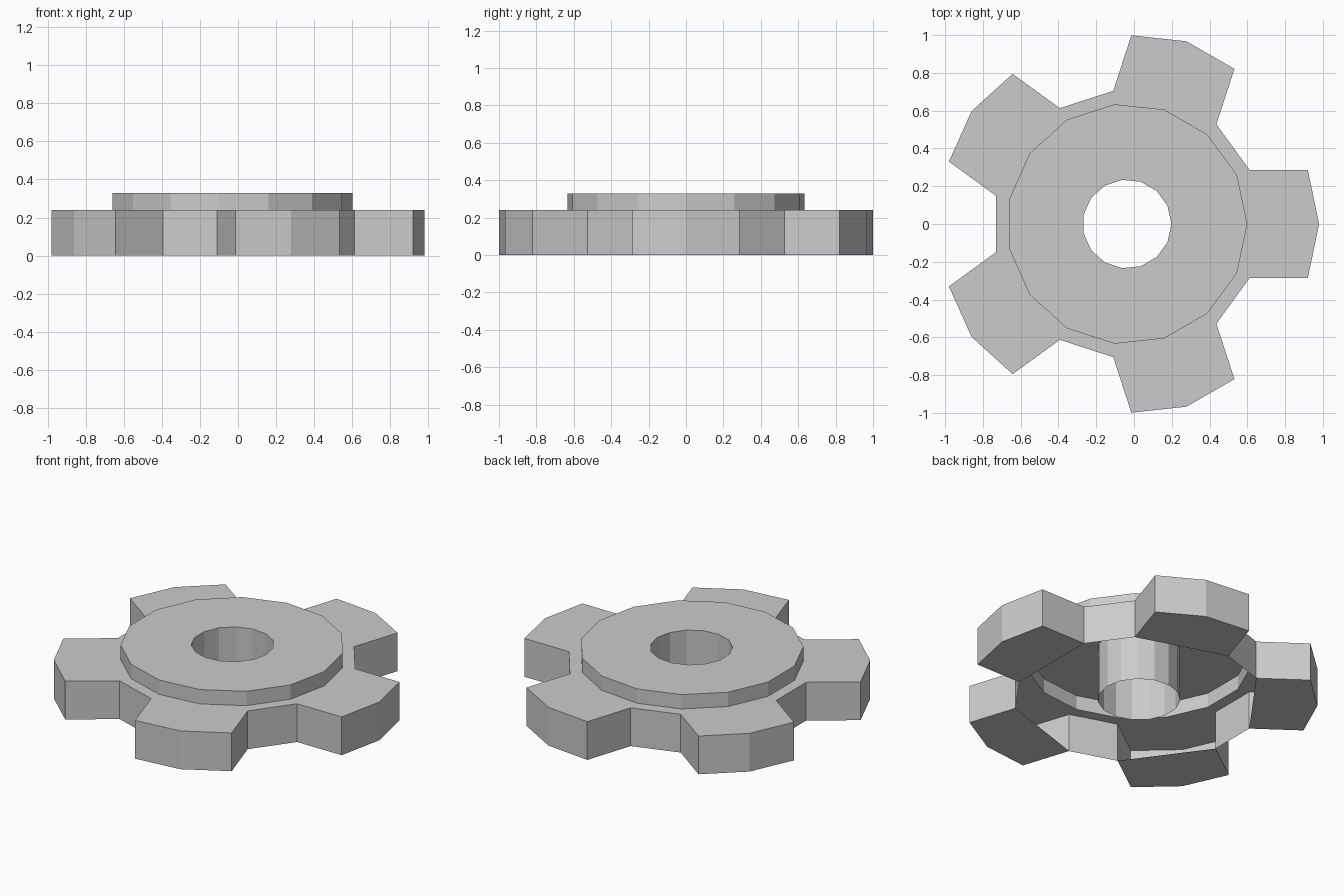
import bpy, bmesh
from math import cos, sin, pi
from mathutils import Matrix, Vector

if "Cube" in bpy.data.objects:
    bpy.data.objects.remove(bpy.data.objects["Cube"])

CX = -0.037            # wheel axis
Z_RIM, Z_TOP = 0.24, 0.33
TEETH, SIDES = 5, 15
R_DISC, R_BORE = 0.637, 0.235


def circle(r):
    return [(CX + r * cos(2 * pi * i / SIDES), r * sin(2 * pi * i / SIDES)) for i in range(SIDES)]


def ring(bm, pts, z):
    return [bm.verts.new((x, y, z)) for x, y in pts]


def bridge(bm, low, high):
    n = len(low)
    for i in range(n):
        j = (i + 1) % n
        bm.faces.new((low[i], low[j], high[j], high[i]))


def finish(bm, name):
    mesh = bpy.data.meshes.new(name)
    bm.to_mesh(mesh)
    bm.free()
    obj = bpy.data.objects.new(name, mesh)
    bpy.context.collection.objects.link(obj)


# Outline of one tooth, repeated round the axis
tooth = [(0.648, -0.287), (0.957, -0.287), (1.017, 0), (0.957, 0.287), (0.648, 0.287)]
outline = []
for k in range(TEETH):
    rot = Matrix.Rotation(2 * pi * k / TEETH, 2)
    for p in tooth:
        v = rot @ Vector(p)
        outline.append((v.x + CX, v.y))

# Toothed rim: thin side walls, tooth undersides, open web
bm = bmesh.new()
low, high = ring(bm, outline, 0), ring(bm, outline, Z_RIM)
bridge(bm, low, high)
for k in range(TEETH):
    bm.faces.new(low[5 * k:5 * k + 5][::-1])
inner = ring(bm, circle(R_DISC), Z_RIM)
edges = []
for loop in (high, inner):
    for i, v in enumerate(loop):
        w = loop[(i + 1) % len(loop)]
        edges.append(bm.edges.get((v, w)) or bm.edges.new((v, w)))
res = bmesh.ops.triangle_fill(bm, edges=edges, use_beauty=True, normal=(0, 0, 1))
for f in res["geom"]:
    if isinstance(f, bmesh.types.BMFace):
        f.normal_update()
        if f.normal.z < 0:
            f.normal_flip()
finish(bm, "toothed_rim")

# Raised disc, hollow below, with the bore tube down to the base
bm = bmesh.new()
rings = [ring(bm, circle(r), z) for r, z in
         ((R_DISC, Z_RIM), (R_DISC, Z_TOP), (R_BORE, Z_TOP), (R_BORE, 0))]
for a, b in zip(rings, rings[1:]):
    bridge(bm, a, b)
finish(bm, "raised_disc_and_bore")
